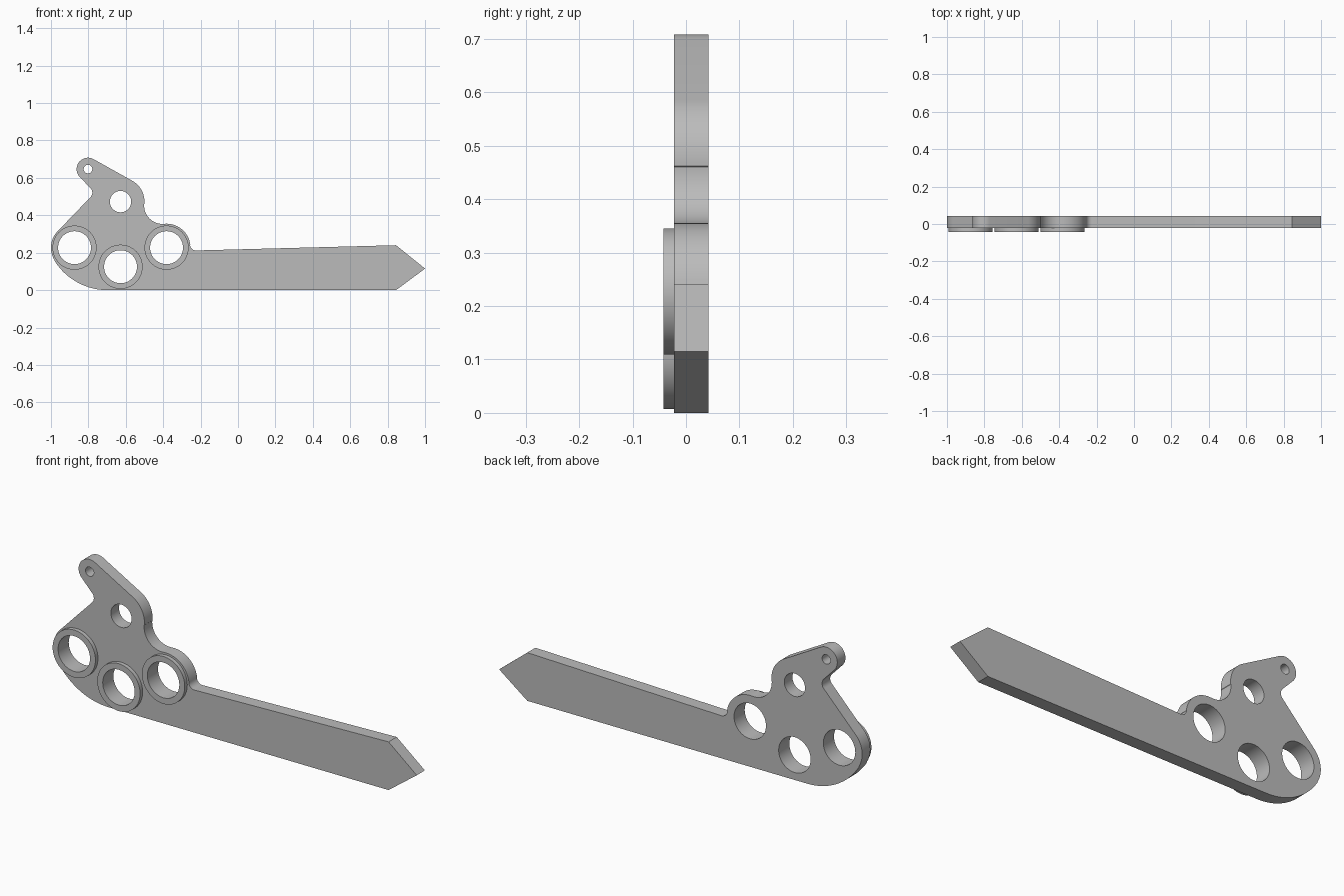
import bpy, bmesh
from math import cos, sin, pi, radians
from mathutils import Matrix

cube = bpy.data.objects.get("Cube")
if cube:
    bpy.data.objects.remove(cube, do_unlink=True)

grey = bpy.data.materials.new("plain grey")
grey.use_nodes = True
colour = (0.5, 0.5, 0.5, 1)
grey.diffuse_color = colour
grey.node_tree.nodes["Principled BSDF"].inputs["Base Color"].default_value = colour


def arc(centre, radius, start, end, steps=20):
    """Points along an arc in the x-z plane, angles in degrees."""
    angles = [radians(start + (end - start) * i / steps) for i in range(steps + 1)]
    return [(centre[0] + radius * cos(a), centre[1] + radius * sin(a)) for a in angles]


def circle(centre, radius):
    return arc(centre, radius, 0, 360, 64)[:-1]


def slab(name, loops, y_front, y_back):
    """Fill the first loop, leave the others open as holes, and give it thickness."""
    curve = bpy.data.curves.new(name, 'CURVE')
    curve.dimensions = '2D'
    curve.fill_mode = 'BOTH'
    curve.extrude = (y_back - y_front) / 2
    for loop in loops:
        spline = curve.splines.new('POLY')
        spline.points.add(len(loop) - 1)
        for point, (x, z) in zip(spline.points, loop):
            point.co = (x, z, 0, 1)
        spline.use_cyclic_u = True
    temp = bpy.data.objects.new(name + " profile", curve)
    bpy.context.collection.objects.link(temp)
    bpy.context.view_layer.update()
    mesh = bpy.data.meshes.new_from_object(
        temp.evaluated_get(bpy.context.evaluated_depsgraph_get()))
    bpy.data.objects.remove(temp, do_unlink=True)

    # weld the caps to the walls and stand the slab upright
    bm = bmesh.new()
    bm.from_mesh(mesh)
    bmesh.ops.remove_doubles(bm, verts=bm.verts, dist=0.0001)
    bm.transform(Matrix.Translation((0, (y_front + y_back) / 2, 0)) @ Matrix.Rotation(pi / 2, 4, 'X'))
    bmesh.ops.recalc_face_normals(bm, faces=bm.faces)
    bm.to_mesh(mesh)
    bm.free()
    mesh.name = name
    mesh.materials.clear()
    mesh.materials.append(grey)
    obj = bpy.data.objects.new(name, mesh)
    bpy.context.collection.objects.link(obj)
    bpy.ops.object.select_all(action='DESELECT')
    obj.select_set(True)
    bpy.context.view_layer.objects.active = obj
    bpy.ops.object.shade_smooth_by_angle(angle=radians(30))
    return obj


FRONT, BACK, RING_FRONT = -0.022, 0.042, -0.042
BORE = 0.088
left_hole, middle_hole, right_hole = (-0.874, 0.227), (-0.628, 0.125), (-0.382, 0.227)
hub, lug = (-0.628, 0.473), (-0.802, 0.647)

# Plate outline, counter-clockwise from the rounded lower corner
outline = (
    arc((-0.698, 0.334), 0.334, 212, 270)          # lower corner sweep
    + [(0.845, 0), (1, 0.115), (0.845, 0.24)]      # pointed arm
    + arc((-0.225, 0.243), 0.031, 270, 186, 10)    # small fillet
    + arc(right_hole, 0.128, 6, 95)                # right boss
    + arc((-0.404, 0.452), 0.098, 275, 175)        # hollow below the hub
    + arc(hub, 0.128, -5, 61)                      # hub shoulder
    + arc(lug, 0.061, 61, 225)                     # lug end
    + arc((-0.813, 0.521), 0.034, 45, -45, 10)     # notch under the lug
    + arc(left_hole, 0.126, 135, 211)              # left boss
)
bores = [circle(c, BORE) for c in (left_hole, middle_hole, right_hole)]
slab("arm_plate", [outline] + bores + [circle(hub, 0.057), circle(lug, 0.023)], FRONT, BACK)

# Raised rings around the three large holes
for name, centre in (("right_ring", left_hole), ("middle_ring", middle_hole),
                     ("left_ring", right_hole)):
    slab(name, [circle(centre, 0.118), circle(centre, BORE)], RING_FRONT, FRONT)
